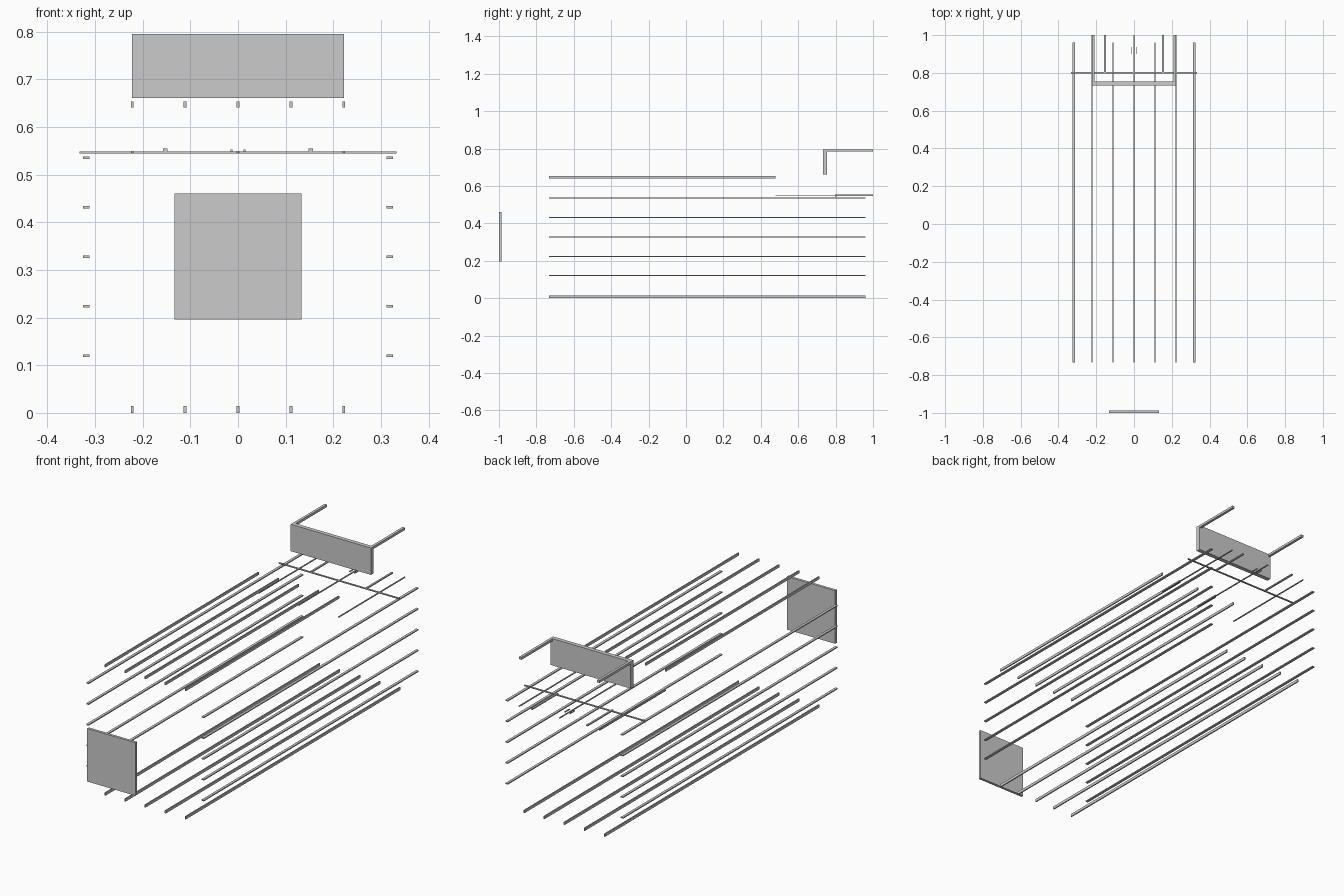
import bpy, bmesh
from mathutils import Vector

if "Cube" in bpy.data.objects:
    bpy.data.objects.remove(bpy.data.objects["Cube"])


def box(name, x, y, z):
    """Box from (min, max) ranges on each axis."""
    lo, hi = Vector((x[0], y[0], z[0])), Vector((x[1], y[1], z[1]))
    bm = bmesh.new()
    bmesh.ops.create_cube(bm, size=1)
    for v in bm.verts:
        v.co = Vector(v.co[i] * (hi[i] - lo[i]) for i in range(3))
    mesh = bpy.data.meshes.new(name)
    bm.to_mesh(mesh)
    bm.free()
    ob = bpy.data.objects.new(name, mesh)
    ob.location = (lo + hi) / 2
    bpy.context.collection.objects.link(ob)
    return ob


def bar(name, x, width, y, z):
    """Lengthwise bar centred on x."""
    return box(name, (x - width / 2, x + width / 2), y, z)


LONG = (-0.733, 0.961)

# bottom and top rows of lengthwise slats
for i in range(-2, 3):
    x = i * 0.111
    bar("bottom_slat", x, 0.006, LONG, (0.0, 0.014))
    bar("top_slat", x, 0.006, (-0.733, 0.478), (0.641, 0.654))

# side rails
for s in (-1, 1):
    for i in range(5):
        z = 0.12 + i * 0.1038
        bar("side_slat", s * 0.3185, 0.013, LONG, (z - 0.0027, z + 0.0027))

# front plate
box("front_panel", (-0.133, 0.133), (-1.0, -0.987), (0.196, 0.461))

# rear upper plate with two arms
box("rear_panel", (-0.222, 0.222), (0.733, 0.754), (0.661, 0.795))
for s in (-1, 1):
    bar("rear_arm", s * 0.2155, 0.013, (0.754, 1.0), (0.783, 0.795))

# rear deck: cross bar, thin rods, short rails and centre clips
box("cross_bar", (-0.333, 0.333), (0.796, 0.804), (0.5445, 0.549))
for x in (-0.222, 0.0, 0.222):
    bar("deck_rod", x, 0.006, (0.478, 1.0), (0.546, 0.550))
for s in (-1, 1):
    bar("deck_rail", s * 0.153, 0.009, (0.796, 1.0), (0.549, 0.555))
    bar("centre_clip", s * 0.014, 0.004, (0.9, 0.937), (0.548, 0.553))
